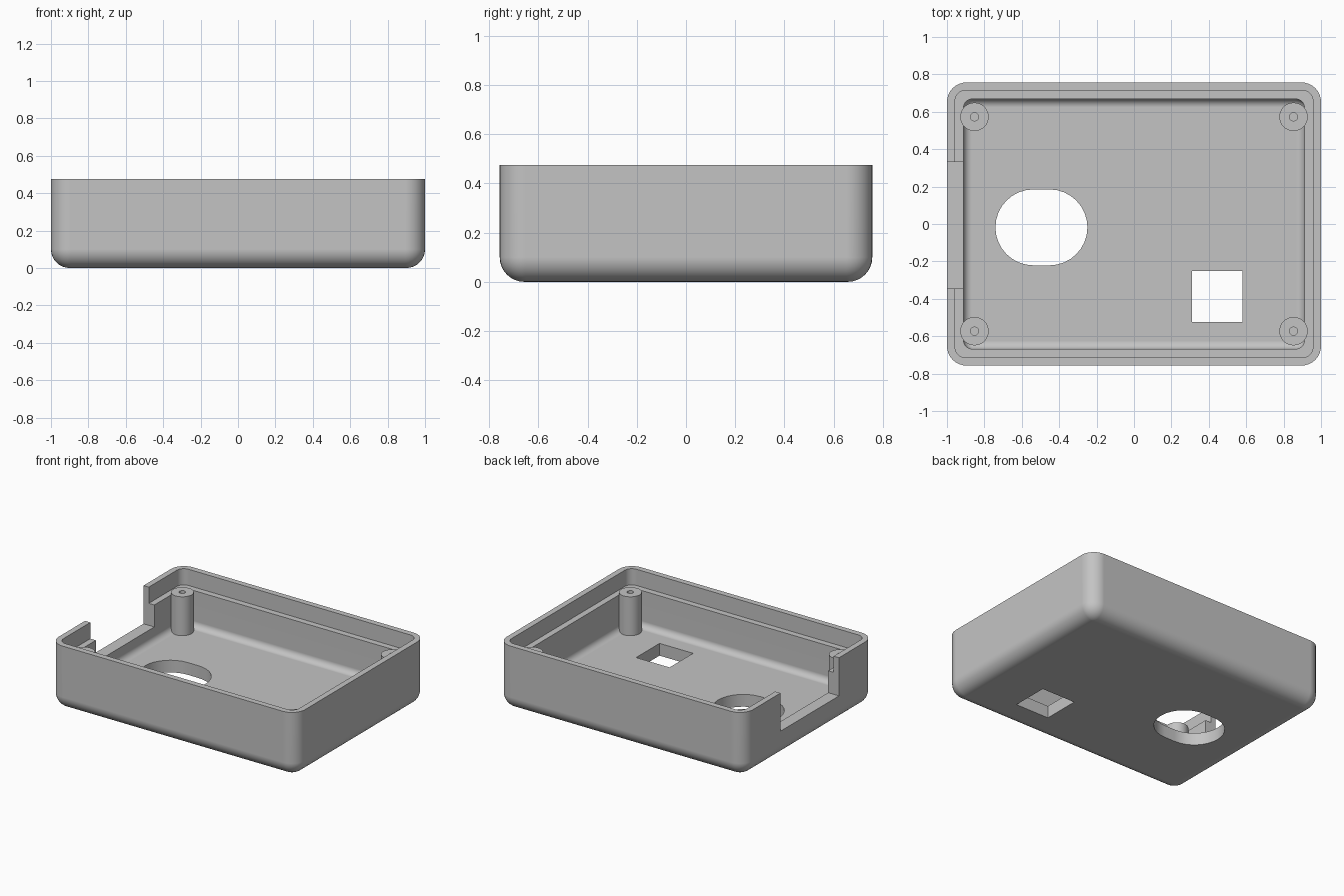
import bpy, bmesh
from math import cos, sin, pi

if "Cube" in bpy.data.objects:
    bpy.data.objects.remove(bpy.data.objects["Cube"])

HX, HY, H = 1.0, 0.757, 0.475      # half length, half width, height
LIP, WALL = 0.043, 0.088           # thickness of the lip and of the full wall
STEP_Z, FLOOR_Z = 0.356, 0.09
CORNER, FILLET = 0.105, 0.1

plastic = bpy.data.materials.new("grey plastic")
plastic.use_nodes = True
grey = (0.55, 0.55, 0.55, 1)
plastic.diffuse_color = grey
plastic.node_tree.nodes["Principled BSDF"].inputs["Base Color"].default_value = grey


def rounded_rect(hx, hy, r, n=8):
    """Outline of a rectangle with rounded corners, counter-clockwise."""
    pts = []
    for q, (sx, sy) in enumerate([(1, 1), (-1, 1), (-1, -1), (1, -1)]):
        for i in range(n + 1):
            a = pi / 2 * (q + i / n)
            pts.append((sx * (hx - r) + r * cos(a), sy * (hy - r) + r * sin(a)))
    return pts


def circle(r, n=32):
    return [(r * cos(2 * pi * i / n), r * sin(2 * pi * i / n)) for i in range(n)]


def loft(name, rings, location=(0, 0, 0)):
    """Closed solid through a list of (outline, z) rings."""
    bm = bmesh.new()
    loops = [[bm.verts.new((x, y, z)) for x, y in pts] for pts, z in rings]
    for a, b in zip(loops, loops[1:]):
        for i in range(len(a)):
            j = (i + 1) % len(a)
            bm.faces.new((a[i], a[j], b[j], b[i]))
    bm.faces.new(loops[0][::-1])
    bm.faces.new(loops[-1])
    bmesh.ops.recalc_face_normals(bm, faces=bm.faces)
    mesh = bpy.data.meshes.new(name)
    bm.to_mesh(mesh)
    bm.free()
    mesh.materials.append(plastic)
    obj = bpy.data.objects.new(name, mesh)
    obj.location = location
    bpy.context.collection.objects.link(obj)
    return obj


def activate(obj):
    bpy.ops.object.select_all(action='DESELECT')
    obj.select_set(True)
    bpy.context.view_layer.objects.active = obj


def cut(obj, cutter):
    mod = obj.modifiers.new("cut", 'BOOLEAN')
    mod.operation, mod.solver, mod.object = 'DIFFERENCE', 'EXACT', cutter
    activate(obj)
    bpy.ops.object.modifier_apply(modifier=mod.name)
    bpy.data.objects.remove(cutter)


def finish(obj):
    activate(obj)
    bpy.ops.object.shade_smooth_by_angle(angle=pi / 6)
    mod = obj.modifiers.new("even shading", 'WEIGHTED_NORMAL')
    mod.keep_sharp = True


def inset_ring(d, r, z):
    return rounded_rect(HX - d, HY - d, r), z


# Tray shell: rounded underside, outer wall, lip, step, inner wall, floor fillet
rings = []
for i in range(9):
    a = pi / 2 * i / 8
    d = FILLET * (1 - sin(a))
    rings.append(inset_ring(d, CORNER - d, FILLET * (1 - cos(a))))
rings += [inset_ring(0, CORNER, H),
          inset_ring(LIP, 0.057, H),
          inset_ring(LIP, 0.057, STEP_Z),
          inset_ring(WALL, 0.05, STEP_Z)]
inner = 0.045
for i in range(7):
    a = pi / 2 * i / 6
    d = inner * (1 - cos(a))
    rings.append(inset_ring(WALL + d, 0.05 - d, FLOOR_Z + inner * (1 - sin(a))))
tray = loft("tray", rings)


def prism(outline, low, high, location):
    return loft("cutter", [(outline, low), (outline, high)], location)


def rectangle(hx, hy):
    return [(hx, hy), (-hx, hy), (-hx, -hy), (hx, -hy)]


# Openings: oval and square in the floor, notch in the side wall
oval = [(x + (0.043 if i < 9 or i >= 27 else -0.043), y) for i, (x, y) in
        enumerate(rounded_rect(0.203, 0.203, 0.203))]
oval = list(dict.fromkeys((round(x, 5), round(y, 5)) for x, y in oval))
cut(tray, prism(oval, -0.1, 0.2, (-0.495, -0.018, 0)))
cut(tray, prism(rectangle(0.136, 0.136), -0.1, 0.2, (0.445, -0.387, 0)))
cut(tray, prism(rectangle(0.13, 0.339), 0.195, 0.6, (-0.98, -0.007, 0)))
finish(tray)

# Screw posts with blind holes
for side, sx in (("left", 1), ("right", -1)):
    for end, sy in (("front", -1), ("back", 1)):
        post = loft(f"{end}_{side}_screw_post",
                    [(circle(0.076), 0.07), (circle(0.076), 0.375),
                     (circle(0.022), 0.375), (circle(0.022), 0.1)],
                    (sx * 0.853, sy * 0.573, 0))
        finish(post)
